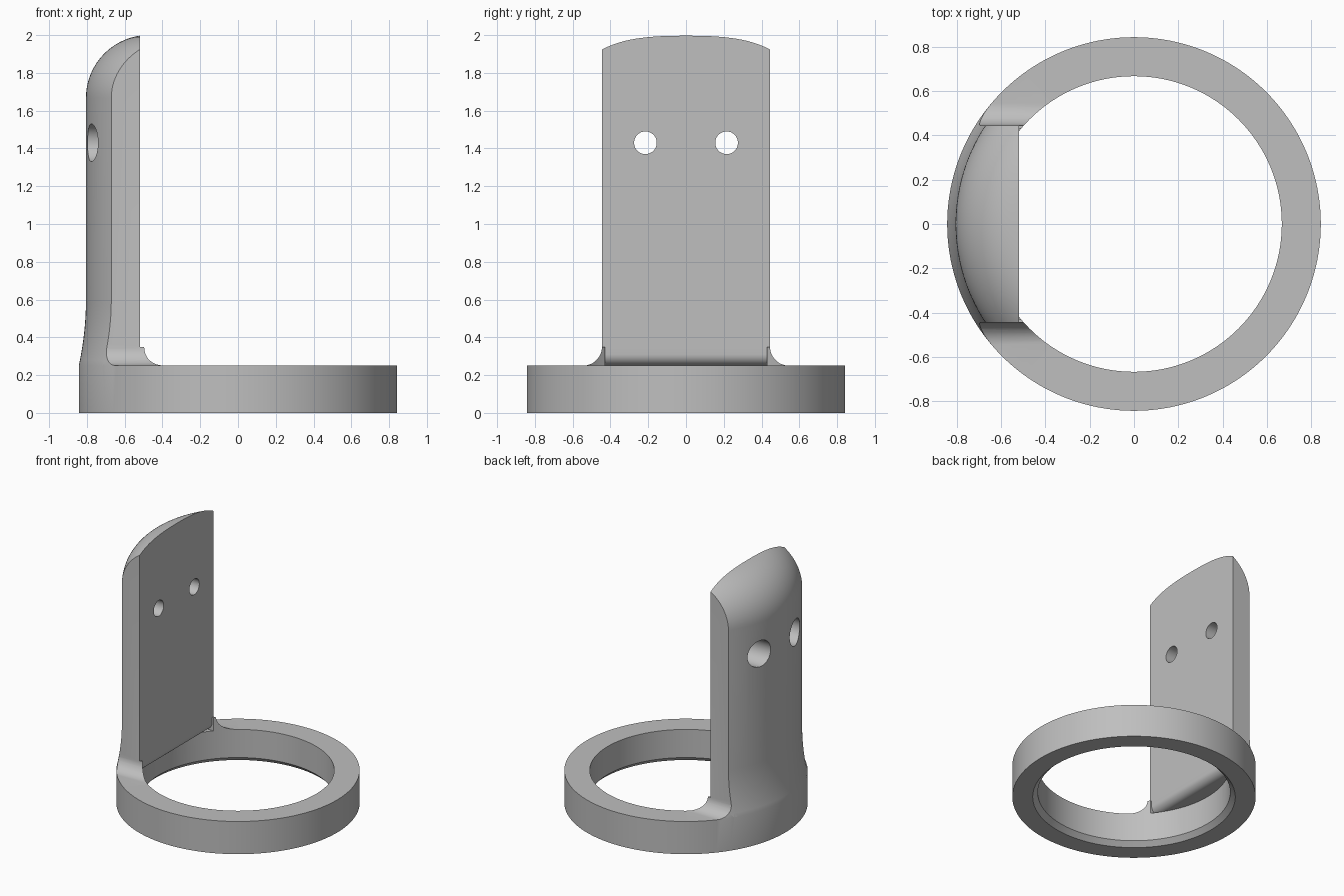
import bpy, bmesh, math

cube = bpy.data.objects.get("Cube")
if cube:
    bpy.data.objects.remove(cube, do_unlink=True)

grey = bpy.data.materials.new("light grey")
grey.use_nodes = True
grey.diffuse_color = (0.52, 0.52, 0.52, 1)
grey.node_tree.nodes["Principled BSDF"].inputs["Base Color"].default_value = (0.52, 0.52, 0.52, 1)

SEG = 160


def finish(bm, name):
    bmesh.ops.recalc_face_normals(bm, faces=bm.faces)
    me = bpy.data.meshes.new(name)
    bm.to_mesh(me)
    bm.free()
    me.materials.append(grey)
    ob = bpy.data.objects.new(name, me)
    bpy.context.collection.objects.link(ob)
    return ob


def revolve(name, profile):
    """Spin a closed (radius, z) loop around the z axis."""
    bm = bmesh.new()
    rings = []
    for i in range(SEG):
        a = 2 * math.pi * i / SEG
        rings.append([bm.verts.new((r * math.cos(a), r * math.sin(a), z)) for r, z in profile])
    n = len(profile)
    for i in range(SEG):
        p, q = rings[i], rings[(i + 1) % SEG]
        for j in range(n):
            k = (j + 1) % n
            bm.faces.new((p[j], q[j], q[k], p[k]))
    return finish(bm, name)


def prism(name, loop, depth):
    """Extrude a closed loop of 3D points along a vector."""
    bm = bmesh.new()
    face = bm.faces.new([bm.verts.new(p) for p in loop])
    out = bmesh.ops.extrude_face_region(bm, geom=[face])
    moved = [v for v in out["geom"] if isinstance(v, bmesh.types.BMVert)]
    bmesh.ops.translate(bm, verts=moved, vec=depth)
    return finish(bm, name)


def drill(y, radius, x0, x1):
    """Cylinder along x at the screw height."""
    loop = [(x0, y + radius * math.cos(2 * math.pi * i / 48),
             1.43 + radius * math.sin(2 * math.pi * i / 48)) for i in range(48)]
    return prism("hole_cutter", loop, (x1 - x0, 0, 0))


def combine(target, other, operation):
    mod = target.modifiers.new("join", "BOOLEAN")
    mod.operation = operation
    mod.solver = "EXACT"
    mod.object = other
    bpy.context.view_layer.objects.active = target
    bpy.ops.object.modifier_apply(modifier=mod.name)
    bpy.data.objects.remove(other, do_unlink=True)


# Flared foot of the outer wall, from the ring up to the straight part
flare = []
for i in range(13):
    t = i / 12
    flare.append((0.805 + 0.038 * (1 - t) ** 2, 0.25 + 0.35 * t))

# Rounded crown: quarter arc closing inward at the top
crown = []
for i in range(25):
    a = math.pi / 2 * i / 24
    crown.append((0.4715 + 0.3335 * math.cos(a), 1.667 + 0.3335 * math.sin(a)))

# Upright plate: turned body cut by a flat slab with a rounded lower inner edge
plate = revolve("upright_plate", [(0.3, 0.25)] + flare + crown + [(0.3, 2.0005)])
slab = [(-1, -0.445, 0.2), (-1, -0.445, 2.2), (-0.52, -0.445, 2.2)]
for i in range(11):
    a = math.pi / 2 * i / 10
    slab.append((-0.58 + 0.06 * math.cos(a), -0.445, 0.31 - 0.06 * math.sin(a)))
slab.append((-0.667, -0.445, 0.25))
slab.append((-0.667, -0.445, 0.2))
combine(plate, prism("slab", slab, (0, 0.89, 0)), "INTERSECT")

# Concave fillets where the plate sides meet the ring
fillets = []
for s in (-1, 1):
    foot = revolve("side_fillet", [(0.667, 0.25)] + flare + [(0.667, 0.6)])
    loop = [(-1, s * 0.43, 0.2), (-1, s * 0.43, 0.35)]
    for i in range(13):
        a = math.pi / 2 * i / 12
        loop.append((-1, s * (0.545 - 0.1 * math.cos(a)), 0.35 - 0.1 * math.sin(a)))
    loop.append((-1, s * 0.545, 0.2))
    combine(foot, prism("fillet_block", loop, (0.7, 0, 0)), "INTERSECT")
    fillets.append(foot)

# Base ring with a chamfered lower bore edge
ring = revolve("base_ring", [(0.702, 0), (0.843, 0), (0.843, 0.25), (0.667, 0.25), (0.667, 0.035)])

# Counterbored screw holes
for y in (-0.215, 0.215):
    combine(plate, drill(y, 0.06, -1, -0.4), "DIFFERENCE")
    combine(plate, drill(y, 0.10, -1, -0.6), "DIFFERENCE")

# Join everything into one bracket
for part in fillets + [plate]:
    combine(ring, part, "UNION")
ring.name = "ring_bracket"

bpy.ops.object.select_all(action="DESELECT")
ring.select_set(True)
bpy.context.view_layer.objects.active = ring
bpy.ops.object.shade_smooth_by_angle(angle=math.radians(30))
